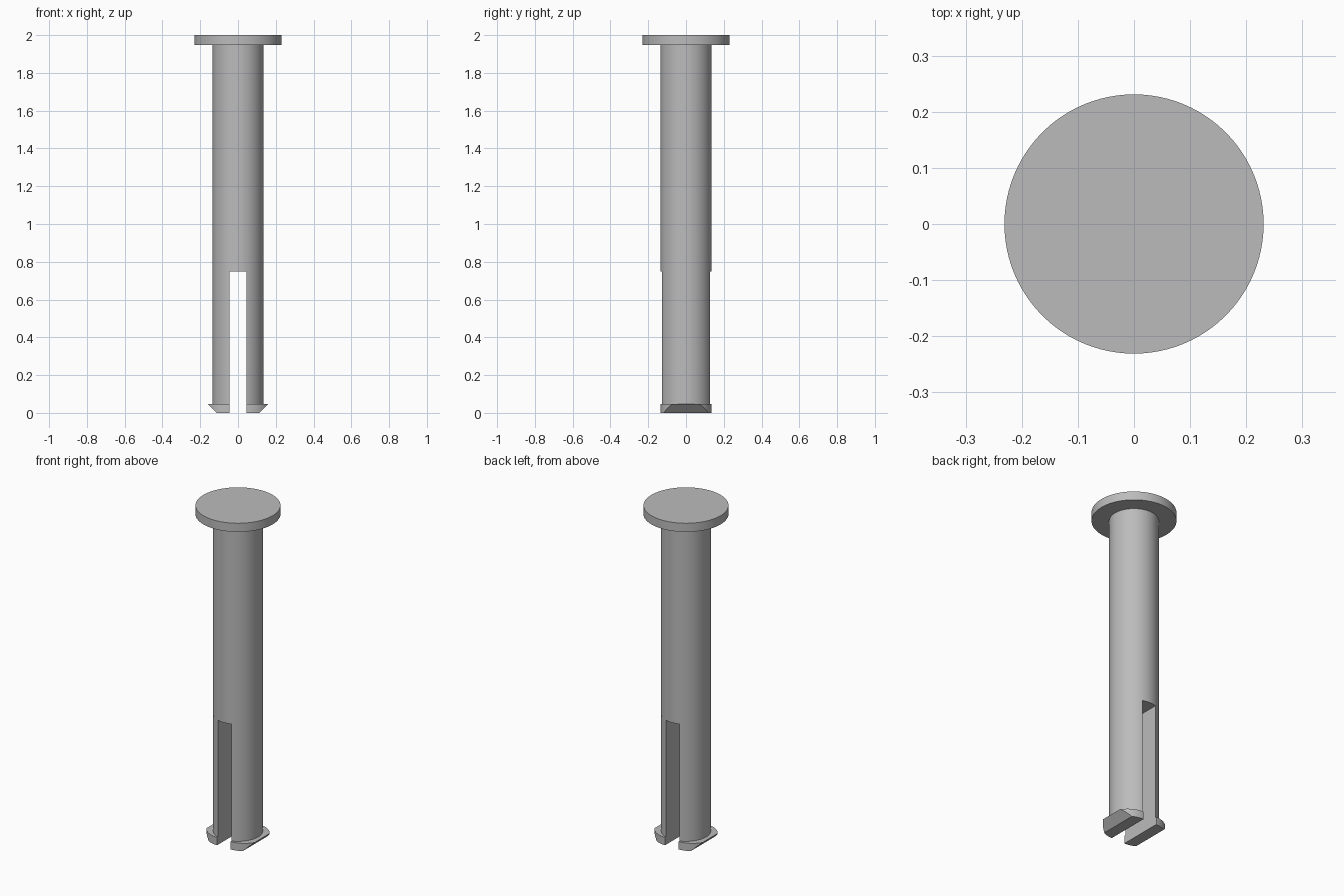
import bpy, bmesh
from math import acos, cos, sin, pi, radians

cube = bpy.data.objects.get("Cube")
if cube:
    bpy.data.objects.remove(cube)

# Main dimensions
SHAFT_R, HEAD_R = 0.135, 0.231
HALF_SLOT, SLOT_TOP = 0.045, 0.748
FOOT_TOP, HEAD_BASE, TOP = 0.047, 1.948, 2.0
FOOT_TIP = 0.16

grey = bpy.data.materials.new("plain grey")
grey.use_nodes = True
grey.diffuse_color = (0.5, 0.5, 0.5, 1)
grey.node_tree.nodes["Principled BSDF"].inputs["Base Color"].default_value = (0.5, 0.5, 0.5, 1)


def circle(radius, count=96):
    return [(radius * cos(2 * pi * i / count), radius * sin(2 * pi * i / count))
            for i in range(count)]


def arc(centre, radius, half_angle, count=48):
    """Arc around +x; closing it gives the flat slot wall."""
    angles = [half_angle * (2 * i / count - 1) for i in range(count + 1)]
    return [(centre + radius * cos(a), radius * sin(a)) for a in angles]


def prism(name, outline, z0, z1, side=1, chamfer=False):
    """Extrude an outline upwards; side -1 turns it to the other half."""
    bm = bmesh.new()
    base = bm.faces.new([bm.verts.new((x, y, z0)) for x, y in outline])
    up = bmesh.ops.extrude_face_region(bm, geom=[base])
    for v in up["geom"]:
        if isinstance(v, bmesh.types.BMVert):
            v.co.z = z1
    if chamfer:
        # Slanted flat that lets the barb slide into its hole
        cut = bmesh.ops.bisect_plane(
            bm, geom=bm.verts[:] + bm.edges[:] + bm.faces[:],
            plane_co=(FOOT_TIP, 0, z1), plane_no=(1, 0, -1), clear_outer=True)
        rim = [e for e in cut["geom_cut"] if isinstance(e, bmesh.types.BMEdge)]
        bmesh.ops.holes_fill(bm, edges=rim)
    for v in bm.verts:
        v.co.x *= side
        v.co.y *= side
    bmesh.ops.recalc_face_normals(bm, faces=bm.faces)
    mesh = bpy.data.meshes.new(name)
    bm.to_mesh(mesh)
    bm.free()
    mesh.materials.append(grey)
    obj = bpy.data.objects.new(name, mesh)
    bpy.context.collection.objects.link(obj)
    bpy.ops.object.select_all(action="DESELECT")
    obj.select_set(True)
    bpy.context.view_layer.objects.active = obj
    bpy.ops.object.shade_smooth_by_angle(angle=radians(30))
    return obj


# Head and solid shaft
prism("head", circle(HEAD_R), HEAD_BASE, TOP)
prism("shaft", circle(SHAFT_R), SLOT_TOP, HEAD_BASE)

# Split legs with outward barbed feet
leg_outline = arc(0, SHAFT_R, acos(HALF_SLOT / SHAFT_R))
foot_outline = arc(HALF_SLOT, SHAFT_R, pi / 2)
for label, side in (("left", 1), ("right", -1)):
    prism(label + "_leg", leg_outline, FOOT_TOP, SLOT_TOP, side)
    prism(label + "_foot", foot_outline, 0, FOOT_TOP, side, chamfer=True)
